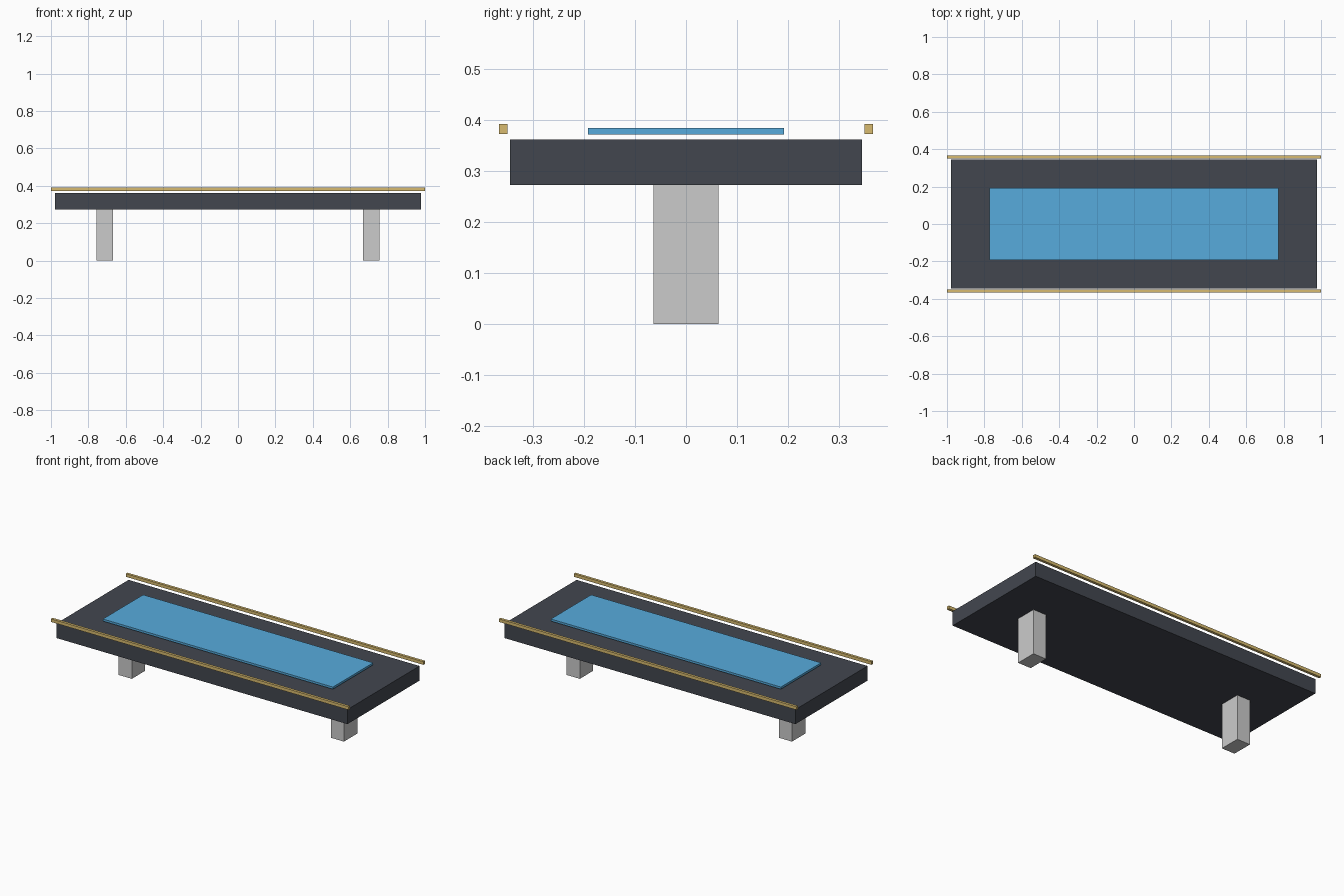
import bpy

if "Cube" in bpy.data.objects:
    bpy.data.objects.remove(bpy.data.objects["Cube"])


def material(name, rgb):
    mat = bpy.data.materials.new(name)
    mat.diffuse_color = (*rgb, 1)
    mat.use_nodes = True
    mat.node_tree.nodes["Principled BSDF"].inputs["Base Color"].default_value = mat.diffuse_color
    return mat


def box(name, center, size, mat=None):
    bpy.ops.mesh.primitive_cube_add(size=1, location=center)
    ob = bpy.context.object
    ob.name = name
    ob.scale = size
    bpy.ops.object.transform_apply(location=False, rotation=False, scale=True)
    if mat:
        ob.data.materials.append(mat)
    return ob


dark = material("dark_frame", (0.055, 0.062, 0.078))
blue = material("blue_panel", (0.095, 0.41, 0.72))
gold = material("gold_trim", (0.69, 0.50, 0.16))

# Main slab and the panel hovering just above it
box("deck", (0, 0, 0.3175), (1.956, 0.692, 0.089), dark)
box("top_panel", (0, 0, 0.3785), (1.546, 0.386, 0.013), blue)

# Long side rails, slightly longer than the deck
for side, label in ((-1, "front"), (1, "back")):
    box(f"{label}_rail", (0, side * 0.359, 0.3825), (2.0, 0.016, 0.019), gold)

# Two support posts
for side, label in ((-1, "left"), (1, "right")):
    box(f"{label}_leg", (side * 0.713, 0, 0.1365), (0.088, 0.128, 0.273))
